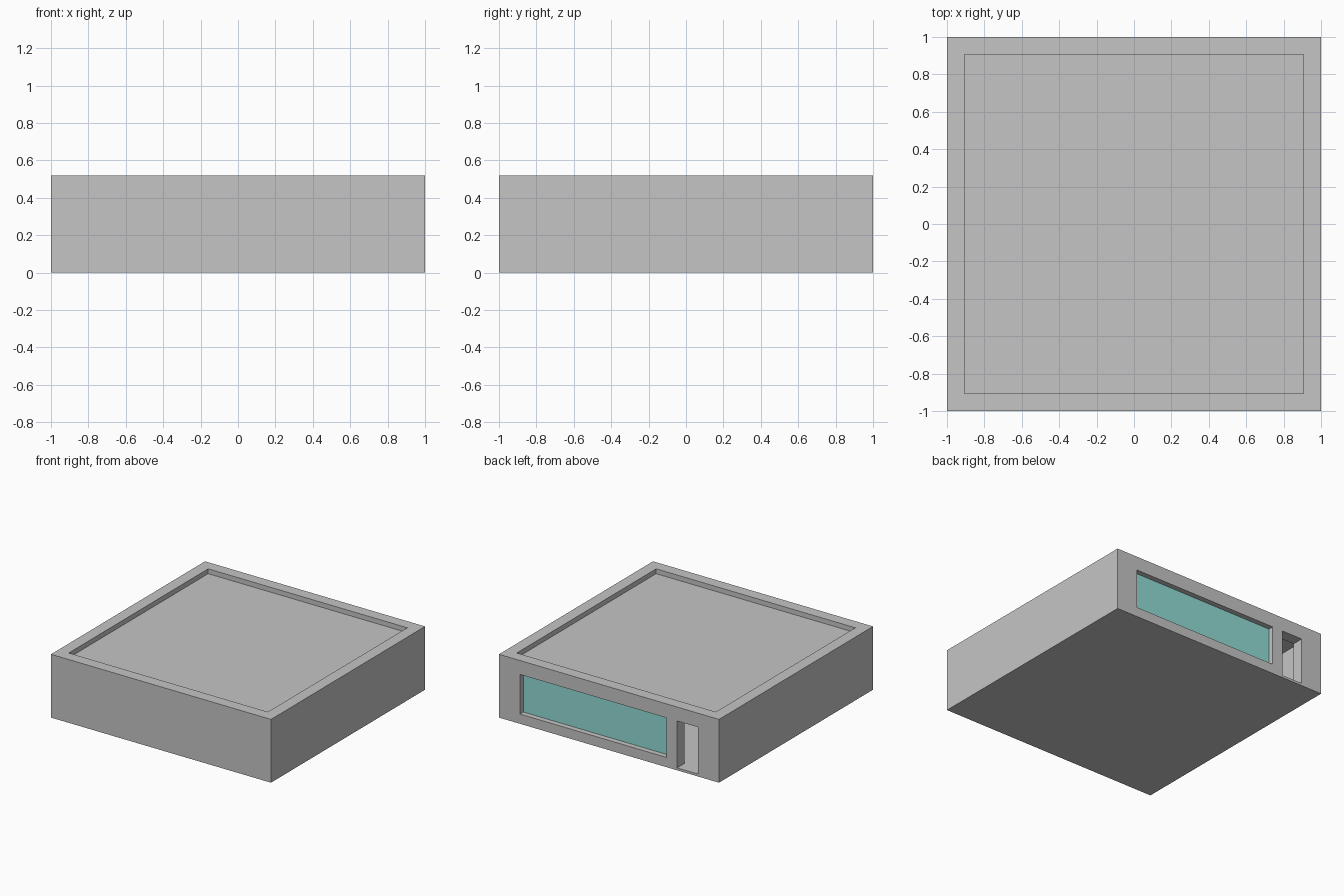
import bpy

if "Cube" in bpy.data.objects:
    bpy.data.objects.remove(bpy.data.objects["Cube"])


def material(name, rgb):
    m = bpy.data.materials.new(name)
    m.diffuse_color = (*rgb, 1.0)
    m.use_nodes = True
    m.node_tree.nodes["Principled BSDF"].inputs["Base Color"].default_value = m.diffuse_color
    return m


GREY = material("grey_plaster", (0.56, 0.56, 0.56))
TEAL = material("teal_glass", (0.288, 0.716, 0.672))


def box(name, lo, hi, mat):
    """Axis-aligned box between two corners."""
    verts = [(x, y, z) for x in (lo[0], hi[0]) for y in (lo[1], hi[1]) for z in (lo[2], hi[2])]
    faces = [(0, 1, 3, 2), (4, 6, 7, 5), (0, 4, 5, 1), (2, 3, 7, 6), (0, 2, 6, 4), (1, 5, 7, 3)]
    me = bpy.data.meshes.new(name)
    me.from_pydata(verts, [], faces)
    me.materials.append(mat)
    ob = bpy.data.objects.new(name, me)
    bpy.context.collection.objects.link(ob)
    return ob


def cut(target, lo, hi):
    """Subtract a box from the target and remove the cutter."""
    cutter = box("cutter", lo, hi, GREY)
    cutter.hide_render = True
    mod = target.modifiers.new("cut", 'BOOLEAN')
    mod.operation = 'DIFFERENCE'
    mod.solver = 'EXACT'
    mod.object = cutter
    bpy.context.view_layer.objects.active = target
    bpy.ops.object.modifier_apply(modifier=mod.name)
    bpy.data.objects.remove(cutter)


H = 0.52      # total height
IN = 0.905    # half width inside the walls

# Building shell: hollow room, sunken flat roof behind a parapet
shell = box("building_shell", (-1, -1, 0), (1, 1, H), GREY)
cut(shell, (-IN, -IN, 0.48), (IN, IN, H + 0.1))
cut(shell, (-IN, -IN, 0.02), (IN, IN, 0.465))

# Back wall openings: open doorway and wide window
cut(shell, (-0.81, 0.85, 0.02), (-0.62, 1.1, 0.405))
cut(shell, (-0.525, 0.85, 0.08), (0.81, 1.1, 0.405))

# Glass pane set in the middle of the wall
box("window_glass", (-0.525, 0.947, 0.08), (0.81, 0.956, 0.405), TEAL)
